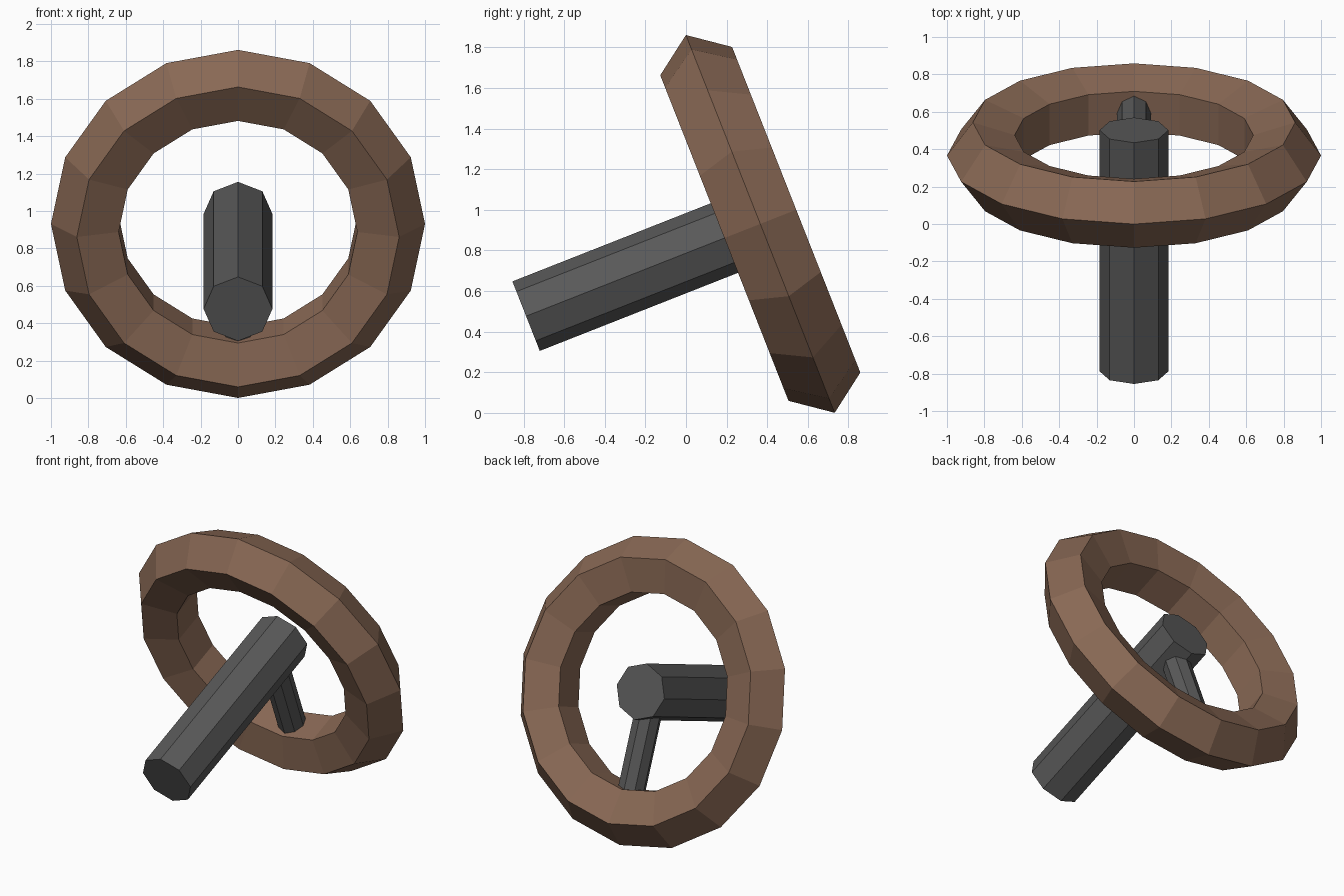
import bpy
from math import radians
from mathutils import Matrix

if "Cube" in bpy.data.objects:
    bpy.data.objects.remove(bpy.data.objects["Cube"])

# Local frame: z runs along the column to the rear, y points down the wheel
TILT = Matrix.Translation((0, 0.366, 0.931)) @ Matrix.Rotation(radians(-68.5), 4, 'X')


def material(name, color):
    m = bpy.data.materials.new(name)
    m.diffuse_color = (*color, 1)
    m.use_nodes = True
    m.node_tree.nodes["Principled BSDF"].inputs["Base Color"].default_value = m.diffuse_color
    return m


def finish(name, mat, local=Matrix()):
    o = bpy.context.object
    o.name = name
    o.data.transform(TILT @ local)
    o.data.materials.append(mat)
    return o


def rod(name, radius, start, end, mat, turn=Matrix()):
    bpy.ops.mesh.primitive_cylinder_add(vertices=8, radius=radius, depth=end - start)
    finish(name, mat, turn @ Matrix.Translation((0, 0, (start + end) / 2)))


brown = material("brown", (0.25, 0.14, 0.09))
dark = material("dark_grey", (0.1, 0.1, 0.1))

# Wheel rim: 16 segments with a pentagonal section
bpy.ops.mesh.primitive_torus_add(major_radius=0.8, minor_radius=0.2,
                                 major_segments=16, minor_segments=5)
finish("wheel_rim", brown)

# Column through the wheel centre, and a single lower spoke
rod("steering_column", 0.184, -1.24, 0.146, dark)
rod("lower_spoke", 0.09, 0.0, 0.75, dark, Matrix.Rotation(radians(-90), 4, 'X'))
